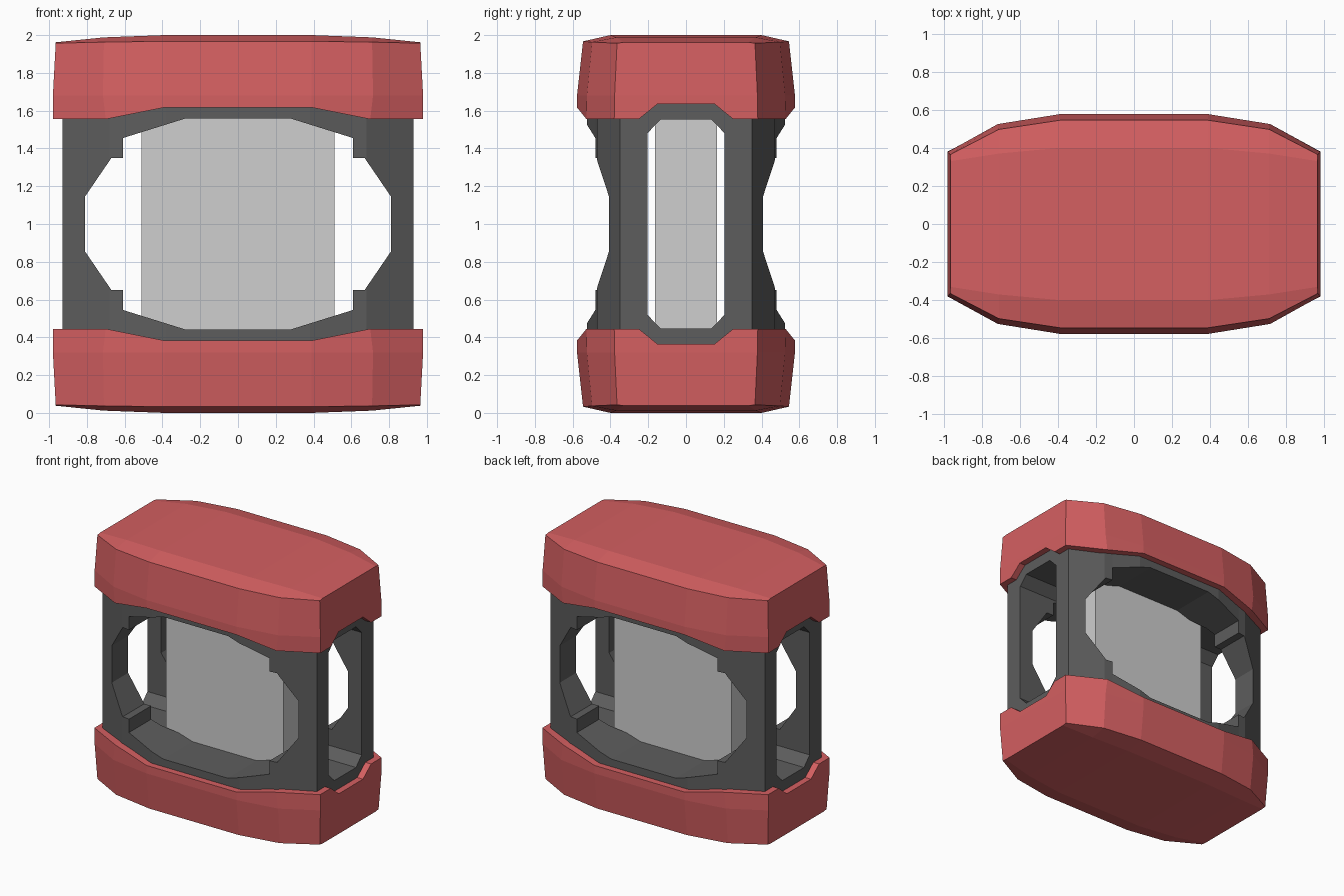
import bpy
import bmesh

cube = bpy.data.objects.get("Cube")
if cube:
    bpy.data.objects.remove(cube, do_unlink=True)


def material(name, rgb):
    mat = bpy.data.materials.new(name)
    mat.use_nodes = True
    color = (*rgb, 1)
    mat.diffuse_color = color
    mat.node_tree.nodes["Principled BSDF"].inputs["Base Color"].default_value = color
    return mat


red = material("red plastic", (0.66, 0.115, 0.12))
dark = material("dark grey frame", (0.11, 0.11, 0.11))
light = material("light grey core", (0.62, 0.62, 0.62))


def finish(name, bm, mat):
    bmesh.ops.recalc_face_normals(bm, faces=bm.faces)
    mesh = bpy.data.meshes.new(name)
    bm.to_mesh(mesh)
    bm.free()
    mesh.materials.append(mat)
    obj = bpy.data.objects.new(name, mesh)
    bpy.context.collection.objects.link(obj)
    return obj


def four_way(quarter):
    """Mirror a quarter outline, listed from the first axis, into a closed loop."""
    half = quarter + [(-a, b) for a, b in reversed(quarter)]
    return half + [(a, -b) for a, b in reversed(half)]


def prism(name, outline, axis, lo, hi, mat):
    """Extrude a closed 2D outline along the x, y or z axis."""
    place = {"x": lambda a, b, d: (d, a, b),
             "y": lambda a, b, d: (a, d, b),
             "z": lambda a, b, d: (a, b, d)}[axis]
    bm = bmesh.new()
    rings = [[bm.verts.new(place(a, b, d)) for a, b in outline] for d in (lo, hi)]
    for ring in rings:
        bm.faces.new(ring)
    n = len(outline)
    for i in range(n):
        j = (i + 1) % n
        bm.faces.new((rings[0][i], rings[0][j], rings[1][j], rings[1][i]))
    return finish(name, bm, mat)


def cut(obj, cutter):
    mod = obj.modifiers.new("cut", "BOOLEAN")
    mod.operation = "DIFFERENCE"
    mod.solver = "EXACT"
    mod.object = cutter
    bpy.context.view_layer.objects.active = obj
    bpy.ops.object.modifier_apply(modifier=mod.name)
    bpy.data.objects.remove(cutter, do_unlink=True)


# Frame: faceted block with a wide window front to back and a slot side to side
frame = prism("frame", four_way([(0.93, 0.35), (0.68, 0.47), (0.61, 0.48), (0.38, 0.525)]),
              "z", 0.3, 1.7, dark)
window = [(0.81, 0.145), (0.67, 0.35), (0.61, 0.35), (0.61, 0.455), (0.28, 0.558)]
slot = [(0.205, 0.48), (0.135, 0.552)]
for outline, axis in ((window, "y"), (slot, "x")):
    loop = [(a, 1 + b) for a, b in four_way(outline)]
    cut(frame, prism("cutter", loop, axis, -1.5, 1.5, dark))

# Core: plain block held between the rails
prism("core", four_way([(0.51, 0.165)]), "z", 0.42, 1.58, light)

# Caps: half sections from crown to rim, lofted along x
STATIONS = [
    [(0.39, 0.40, 2.0), (0.39, 0.545, 1.967), (0.39, 0.577, 1.68), (0.39, 0.577, 1.617)],
    [(0.71, 0.37, 1.988), (0.71, 0.497, 1.963), (0.715, 0.525, 1.68), (0.70, 0.527, 1.555)],
    [(0.965, 0.33, 1.962), (0.965, 0.365, 1.957), (0.98, 0.378, 1.68), (0.98, 0.38, 1.555)],
]


def cap(name, flip):
    bm = bmesh.new()
    sections = [[(-x, y, z) for x, y, z in s] for s in reversed(STATIONS)] + STATIONS
    loops = []
    for s in sections:
        pts = s + [(x, -y, z) for x, y, z in reversed(s)]
        loops.append([bm.verts.new((x, y, 2 - z if flip else z)) for x, y, z in pts])
    n = len(loops[0])
    for a, b in zip(loops, loops[1:]):
        for i in range(n):
            j = (i + 1) % n
            bm.faces.new((a[i], a[j], b[j], b[i]))
    for end in (loops[0], loops[-1]):
        for i in range(n // 2 - 1):
            bm.faces.new((end[i], end[i + 1], end[n - 2 - i], end[n - 1 - i]))
    obj = finish(name, bm, red)

    # Trapezoid notch in both end rims
    notch = [(-0.30, 1.515), (-0.15, 1.636), (0.15, 1.636), (0.30, 1.515)]
    notch = [(y, 2 - z if flip else z) for y, z in notch]
    cut(obj, prism("cutter", notch, "x", -1.5, 1.5, red))


cap("top_cap", False)
cap("bottom_cap", True)
